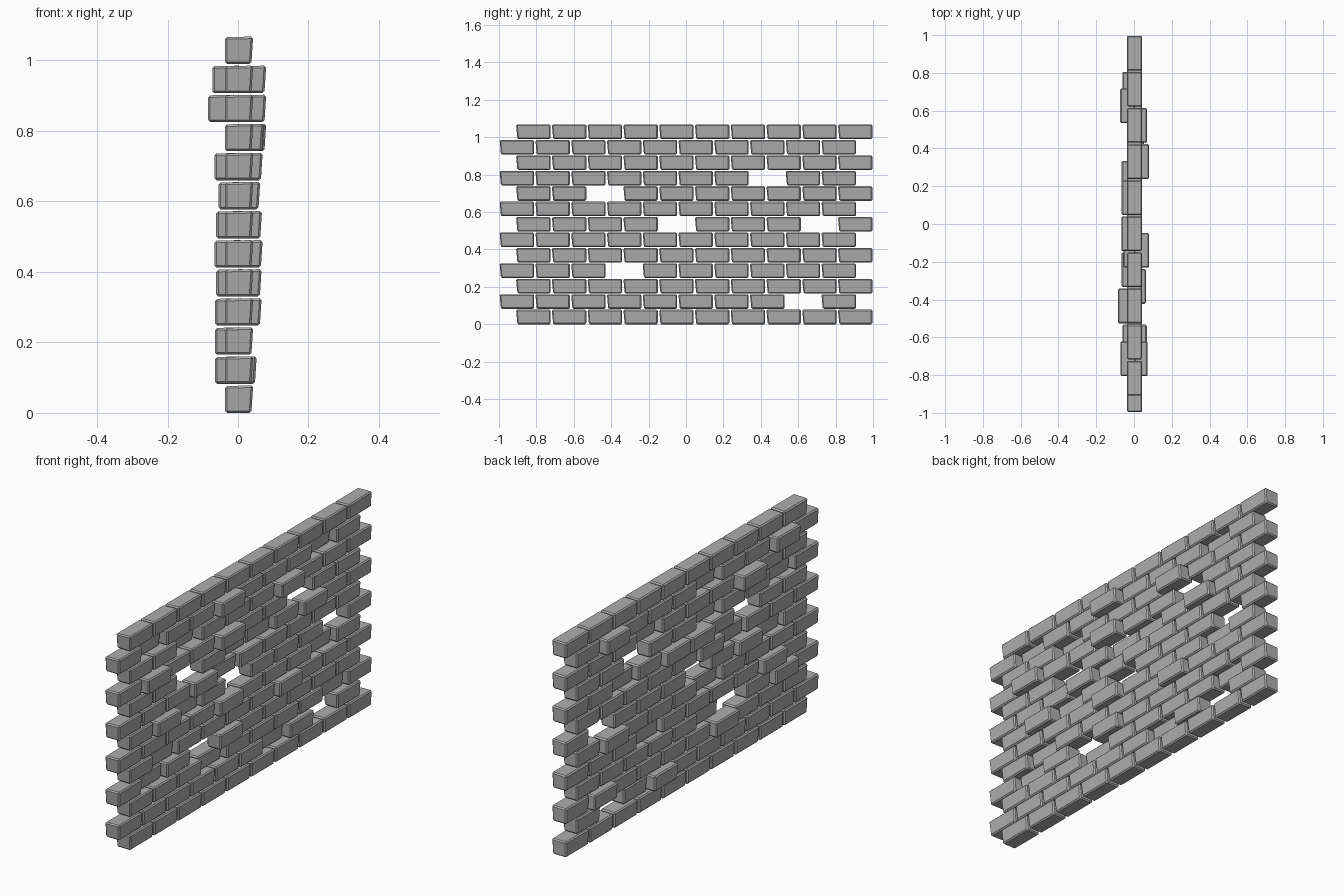
import bpy
import bmesh

cube = bpy.data.objects.get("Cube")
if cube:
    bpy.data.objects.remove(cube, do_unlink=True)

# Stone colour
stone = bpy.data.materials.new("grey_stone")
stone.use_nodes = True
grey = (0.42, 0.42, 0.42, 1)
stone.diffuse_color = grey
stone.node_tree.nodes["Principled BSDF"].inputs["Base Color"].default_value = grey

ROWS, PER_ROW = 13, 10
PITCH_Y, PITCH_Z = 0.1912, 0.0825
LENGTH, DEPTH, HEIGHT = 0.184, 0.08, 0.078

# Bricks left out, as (row, column)
missing = {(1, 8), (3, 3), (6, 4), (6, 8), (8, 2), (9, 7)}

# Bricks pushed out of the wall, as (row, column): sideways shift
pushed = {
    (11, 4): 0.037, (10, 6): 0.037, (9, 4): 0.037, (9, 1): 0.03,
    (8, 7): 0.027, (7, 3): 0.02, (6, 1): 0.025, (5, 4): 0.027,
    (4, 6): 0.024, (3, 4): 0.024, (1, 7): 0.01,
    (11, 1): -0.035, (11, 8): -0.036, (10, 2): -0.048, (8, 5): -0.028,
    (8, 4): -0.03, (7, 4): -0.018, (6, 2): -0.025, (5, 8): -0.03,
    (4, 1): -0.025, (3, 1): -0.028, (2, 3): -0.028, (2, 8): -0.025,
    (1, 6): -0.028,
}


def make_brick_mesh():
    """Bevelled block, slightly narrower at the bottom like rough cut stone."""
    bm = bmesh.new()
    bmesh.ops.create_cube(bm, size=1)
    for v in bm.verts:
        low, near, side = v.co.z < 0, v.co.y < 0, v.co.x > 0
        v.co.x *= DEPTH
        v.co.y *= LENGTH
        v.co.z = (v.co.z + 0.5) * HEIGHT
        if low and near:
            v.co.y += 0.007
        if low and side:
            v.co.x -= 0.005
        if not low and not side:
            v.co.z -= 0.002
    bmesh.ops.bevel(bm, geom=bm.edges[:], offset=0.006, segments=1,
                    affect='EDGES', profile=0.5)
    mesh = bpy.data.meshes.new("brick")
    bm.to_mesh(mesh)
    bm.free()
    mesh.materials.append(stone)
    return mesh


# Running bond: odd rows step back by half a brick
brick_mesh = make_brick_mesh()
for row in range(ROWS):
    start = -1.0 if row % 2 else 1.0 - PER_ROW * PITCH_Y
    for col in range(PER_ROW):
        if (row, col) in missing:
            continue
        brick = bpy.data.objects.new(f"brick_{row}_{col}", brick_mesh)
        brick.location = (0.003 + pushed.get((row, col), 0),
                          start + (col + 0.5) * PITCH_Y,
                          row * PITCH_Z)
        bpy.context.collection.objects.link(brick)
